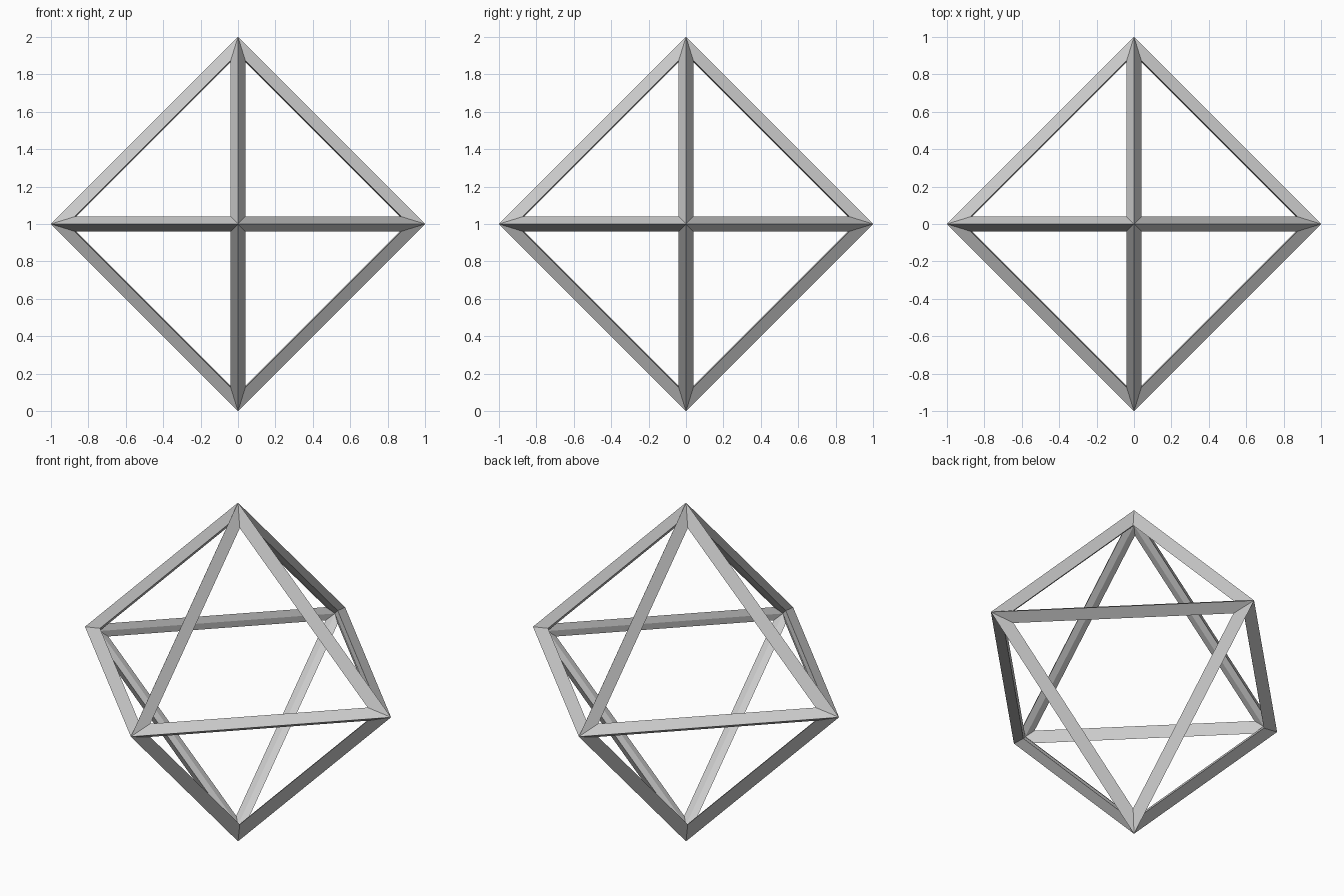
import bpy, bmesh
from itertools import product
from mathutils import Vector

if "Cube" in bpy.data.objects:
    bpy.data.objects.remove(bpy.data.objects["Cube"])

HALF = 0.05 / 1.05          # half thickness of the struts
MID = 1.0 - HALF            # octahedron running through the strut centres
INSET = HALF * (2 / 3) ** 0.5

bm = bmesh.new()


def axis_point(axis, sign, radius):
    v = Vector((0, 0, 1))
    v[axis] += sign * radius
    return bm.verts.new(v)


# Outer and inner tips at the six corners
keys = list(product(range(3), (-1, 1)))
outer = {k: axis_point(*k, 1.0) for k in keys}
inner = {k: axis_point(*k, MID - HALF) for k in keys}

# Each of the eight triangular openings gets a rim of outer and inner quads
for signs in product((-1, 1), repeat=3):
    rim = []
    for axis in range(3):
        p = Vector([s * INSET for s in signs])
        p[axis] = signs[axis] * (MID - 2 * INSET)
        rim.append(bm.verts.new(p + Vector((0, 0, 1))))
    for i in range(3):
        j = (i + 1) % 3
        a, b = (i, signs[i]), (j, signs[j])
        bm.faces.new((outer[a], outer[b], rim[j], rim[i]))
        bm.faces.new((rim[i], rim[j], inner[b], inner[a]))

bmesh.ops.recalc_face_normals(bm, faces=bm.faces)
mesh = bpy.data.meshes.new("octahedron_frame")
bm.to_mesh(mesh)
bm.free()
bpy.context.collection.objects.link(bpy.data.objects.new("octahedron_frame", mesh))
